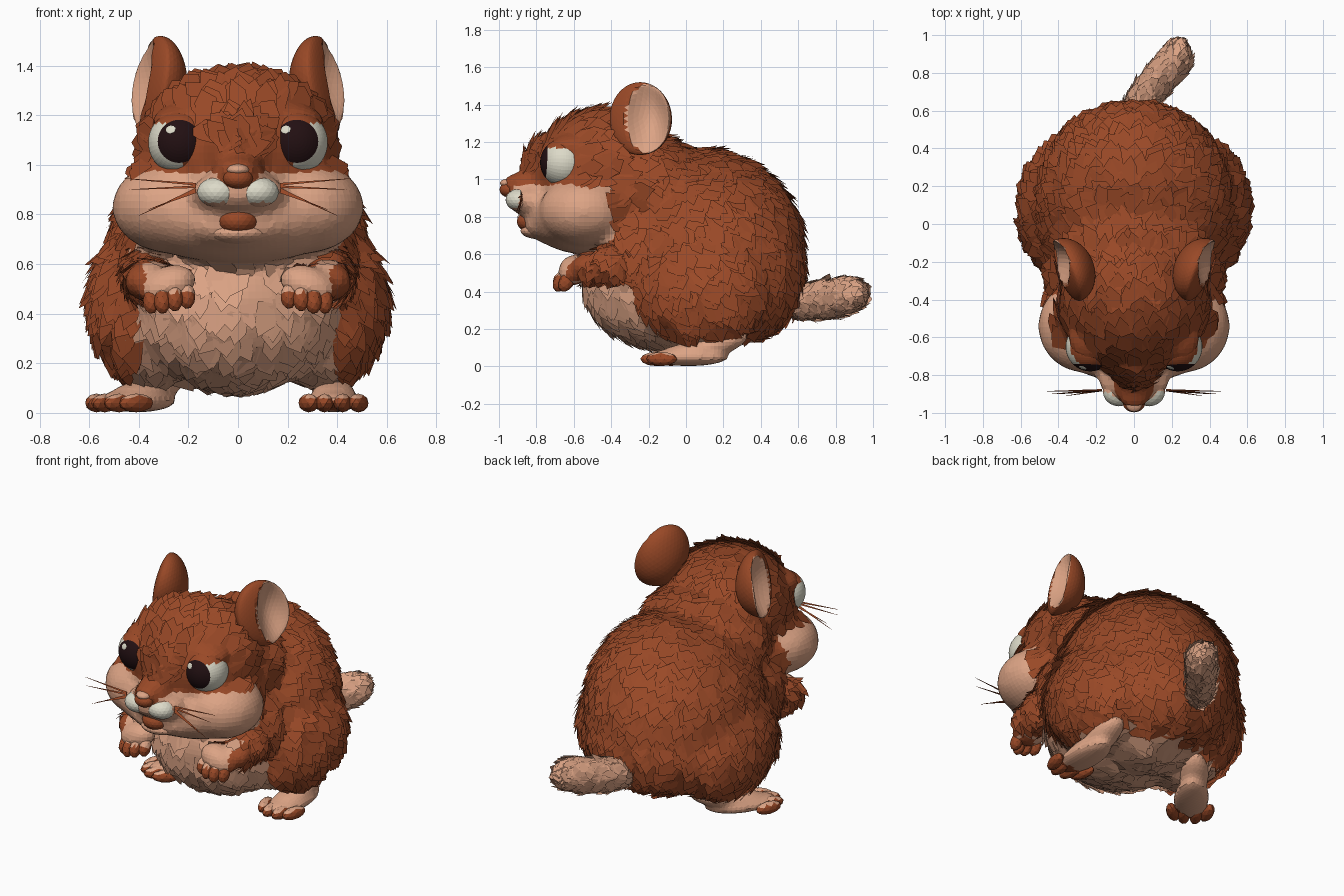
import bpy, bmesh, math, random
from mathutils import Vector, Matrix, Euler

if "Cube" in bpy.data.objects:
    bpy.data.objects.remove(bpy.data.objects["Cube"])

random.seed(4)
BROWN, CREAM, WHITE, DARK = range(4)
MATS = []
for name, col in (("russet fur", (0.32, 0.066, 0.02)), ("cream fur", (0.72, 0.37, 0.235)),
                  ("off white", (0.72, 0.70, 0.58)), ("dark pupil", (0.016, 0.005, 0.006))):
    m = bpy.data.materials.new(name)
    m.diffuse_color = (*col, 1)
    m.use_nodes = True
    m.node_tree.nodes["Principled BSDF"].inputs["Base Color"].default_value = m.diffuse_color
    MATS.append(m)


def add_object(name, mesh, rule):
    """Link a mesh, colouring each face by rule(centre, normal)."""
    for m in MATS:
        mesh.materials.append(m)
    for p in mesh.polygons:
        p.use_smooth = False
        p.material_index = rule(p.center, p.normal) if callable(rule) else rule
    ob = bpy.data.objects.new(name, mesh)
    bpy.context.collection.objects.link(ob)
    return ob


def ellipsoids(parts, sub=3):
    """parts: (centre, radii[, rotation in degrees])"""
    bm = bmesh.new()
    for c, r, *rot in parts:
        e = Euler([math.radians(a) for a in rot[0]]) if rot else Euler()
        mat = Matrix.Translation(c) @ e.to_matrix().to_4x4() @ Matrix.Diagonal((*r, 1))
        bmesh.ops.create_icosphere(bm, subdivisions=sub, radius=1, matrix=mat)
    return bm


def to_mesh(bm, name):
    me = bpy.data.meshes.new(name)
    bm.to_mesh(me)
    bm.free()
    return me


def solid(name, parts, rule, sub=2):
    return add_object(name, to_mesh(ellipsoids(parts, sub), name), rule)


def fused(name, parts, rule, voxel=0.028, smooth=4):
    """Ellipsoids melted into one skin."""
    tmp = bpy.data.objects.new("tmp", to_mesh(ellipsoids(parts), "tmp"))
    bpy.context.collection.objects.link(tmp)
    rm = tmp.modifiers.new("skin", 'REMESH')
    rm.mode, rm.voxel_size = 'VOXEL', voxel
    sm = tmp.modifiers.new("soften", 'SMOOTH')
    sm.iterations = smooth
    dg = bpy.context.evaluated_depsgraph_get()
    me = bpy.data.meshes.new_from_object(tmp.evaluated_get(dg))
    bpy.data.objects.remove(tmp)
    me.name = name
    me.materials.clear()
    return add_object(name, me, rule)


def both(parts):
    out = []
    for c, r, *rot in parts:
        out.append((c, r, *rot))
        out.append(((-c[0], c[1], c[2]), r, *[(a[0], -a[1], -a[2]) for a in rot]))
    return out


def fur(name, ob, chance, flow, size, skip=lambda p: False, lift=0.03):
    """Scatter pointed flakes over a skin, lying along the flow direction."""
    bm = bmesh.new()
    for p in ob.data.polygons:
        c, n = p.center, p.normal
        calm = 0.6 if p.material_index == CREAM else 1
        if random.random() > chance * calm or skip(c):
            continue
        f = Vector(flow(c)) + Vector([random.uniform(-.35, .35) for _ in range(3)])
        t = f - n * f.dot(n)
        if t.length < 0.15:
            continue
        t.normalize()
        s = n.cross(t)
        L, w = size * random.uniform(.75, 1.3), size * random.uniform(.3, .45)
        up = lift * random.uniform(.5, 1.2) * calm
        pts = [(-w, -.5, -.1), (w, -.5, -.1), (w * .9, .2, .6), (w * random.uniform(-.6, .6), .6, 1), (-w * .9, .2, .6)]
        face = bm.faces.new([bm.verts.new(c + s * a + t * (b * L) + n * (h * up)) for a, b, h in pts])
        face.material_index = p.material_index
    idx = [f.material_index for f in bm.faces]
    out = add_object(name, to_mesh(bm, name), BROWN)
    out.data.polygons.foreach_set("material_index", idx)


# Body and head as one skin
EYE = Vector((0.232, -0.65, 1.09))


def coat(c, n):
    x, y, z = abs(c.x), c.y, c.z
    if y < -0.37 and 0.58 < z < 0.975:
        return BROWN if x < 0.08 and z > 0.92 else CREAM         # cheeks and chin
    if z < 0.64 and x < 0.41 and y < -0.05 - (z - 0.15) * 0.7:
        return CREAM                                             # belly
    if z < 0.17 and x < 0.44 and y < 0.35:
        return CREAM                                             # underside
    return BROWN


body = fused("body_and_head", [
    ((0, 0.10, 0.62), (0.52, 0.53, 0.54)),
    ((0, 0.20, 0.48), (0.49, 0.44, 0.36)),
    ((0, -0.12, 0.45), (0.44, 0.44, 0.36)),
    ((0, -0.22, 0.95), (0.40, 0.35, 0.29)),
    ((0, -0.45, 1.05), (0.395, 0.36, 0.33)),
    ((0, -0.68, 1.06), (0.15, 0.19, 0.19)),
    ((0, -0.55, 0.80), (0.46, 0.30, 0.20)),
    ((0, -0.73, 0.76), (0.24, 0.14, 0.10)),
    ((0, -0.82, 0.89), (0.19, 0.14, 0.09)),
    ((0, -0.85, 0.975), (0.10, 0.135, 0.07)),
] + both([
    ((0.33, 0.08, 0.44), (0.272, 0.37, 0.335)),
    ((0.26, -0.54, 0.83), (0.25, 0.25, 0.19)),
    ((0.33, -0.25, 0.62), (0.13, 0.20, 0.22)),
    ((0.23, -0.60, 1.17), (0.12, 0.13, 0.075)),
]), coat)


def bare(c):
    q = Vector((abs(c.x), c.y, c.z))
    cheek = c.y < -0.37 and 0.6 < c.z < 0.98
    return (q - EYE).length < 0.165 or cheek or (c.y < -0.80 and c.z < 1.05)


fur("coat_flakes", body, 0.24,
    lambda c: (0, 1, 0.15) if c.y < -0.2 and c.z > 0.8 else (0, 0.5, -1), 0.12, bare, 0.033)

# Eyes: dark pupil facing forward, white on the outer side, brown lids, small glint
for s, side in ((-1, "left"), (1, "right")):
    ctr = Vector((EYE.x * s, EYE.y, EYE.z))
    look = Vector((0.05 * s, -1, 0.05)).normalized()
    glint = Vector((-0.30, -0.85, 0.40)).normalized()
    turn = look.to_track_quat('Z', 'Y').to_matrix().to_4x4()
    bm = bmesh.new()
    bmesh.ops.create_uvsphere(bm, u_segments=40, v_segments=30, radius=0.13, matrix=Matrix.Translation(ctr) @ turn)

    def eye_rule(c, n, s=s, ctr=ctr, look=look):
        d = (c - ctr).normalized()
        if d.dot(look) > 0.77:
            return DARK
        return BROWN if d.x * s < -0.1 or d.z > 0.62 else WHITE
    add_object(side + "_eye", to_mesh(bm, "eye"), eye_rule)
    solid(side + "_eye_glint", [(ctr + glint * 0.129, (0.021, 0.004, 0.018), (-24, 0, -19))], WHITE)

# Nose, muzzle pads, mouth
solid("nose", [((0, -0.945, 0.945), (0.06, 0.052, 0.042))], BROWN, 3)
solid("nose_top", [((0, -0.95, 0.98), (0.045, 0.045, 0.024))], CREAM, 3)
solid("muzzle_pads", both([((0.08, -0.885, 0.89), (0.085, 0.08, 0.062))]),
      lambda c, n: WHITE if c.y < -0.89 and 0.85 < c.z < 0.945 else CREAM, 3)
solid("tongue", [((0, -0.82, 0.775), (0.085, 0.085, 0.06))], BROWN, 3)
solid("lower_lip", [((0, -0.785, 0.725), (0.12, 0.10, 0.045))], CREAM, 3)

# Whiskers
bm = bmesh.new()
for s in (-1, 1):
    for a, b in (((.17, -.88, .92), (.46, -.885, .945)), ((.17, -.88, .91), (.44, -.90, .90)),
                 ((.17, -.88, .90), (.40, -.90, .795)), ((.17, -.88, .89), (.36, -.91, .82))):
        a, b = Vector((a[0] * s, *a[1:])), Vector((b[0] * s, *b[1:]))
        d = b - a
        mat = Matrix.Translation((a + b) / 2) @ d.to_track_quat('Z', 'Y').to_matrix().to_4x4()
        bmesh.ops.create_cone(bm, cap_ends=True, segments=3, radius1=0.007, radius2=0.001,
                              depth=d.length, matrix=mat)
add_object("whiskers", to_mesh(bm, "whiskers"), BROWN)

# Ears: cups opening outward, with a folded brown front and bulging back
for s, side in ((-1, "left"), (1, "right")):
    bm = bmesh.new()
    bmesh.ops.create_icosphere(bm, subdivisions=4, radius=1)

    def cup(u, h):
        return ((u - 0.3) / 0.68) ** 2 + (h / 0.95) ** 2

    for f in bm.faces:
        c = f.calc_center_median()
        f.material_index = CREAM if c.z > 0 and (cup(c.x, c.y) < 1 or c.x > 0.35) else BROWN
    for v in bm.verts:
        u, h, w = v.co
        w = 0.05 * w - 0.10 * max(0, 1 - cup(u, h)) if w > 0 else 0.14 * w * (1 - 0.25 * h)
        u *= 0.175
        v.co = (s * (0.35 + 0.38 * u + 0.925 * w - 0.035 * h), -0.245 + 0.925 * u - 0.38 * w, 1.325 + 0.195 * h)
    if s < 0:
        bmesh.ops.reverse_faces(bm, faces=bm.faces)
    idx = [f.material_index for f in bm.faces]
    ear = add_object(side + "_ear", to_mesh(bm, "ear"), BROWN)
    ear.data.polygons.foreach_set("material_index", idx)

# Arms with paws and fingers
arm = fused("arms", both([
    ((0.36, -0.36, 0.56), (0.10, 0.17, 0.11), (15, 0, 15)),
    ((0.35, -0.49, 0.53), (0.10, 0.13, 0.085), (0, 0, 30)),
    ((0.285, -0.60, 0.515), (0.12, 0.085, 0.075), (25, 20, 0)),
]), lambda c, n: CREAM if c.y < -0.54 and abs(c.x) < 0.375 and c.z > 0.45 else BROWN, 0.022, 2)
fur("arm_flakes", arm, 0.2, lambda c: (0, -0.4, -1), 0.085, lambda c: c.y < -0.55, 0.025)
solid("fingers", both([((x, y, z), (0.034, 0.04, 0.055), (-30, 0, 0))
                       for x, y, z in ((.205, -.645, .47), (.255, -.67, .46), (.305, -.67, .45), (.35, -.64, .45))]),
      lambda c, n: CREAM if c.z > 0.485 else BROWN)

# Feet, the left one turned outward
for side, ctr, a in (("left", (-0.43, 0.0), -37), ("right", (0.385, -0.03), 0)):
    R = Matrix.Rotation(math.radians(a), 3, 'Z')

    def at(x, y, z):
        return tuple(R @ Vector((x, y, z)) + Vector((*ctr, 0)))
    fused(side + "_foot", [
        (at(0, 0.04, 0.05), (0.105, 0.22, 0.048), (0, 0, a)),
        (at(0, 0.05, 0.08), (0.085, 0.19, 0.05), (10, 0, a)),
        (at(-0.01, 0.2, 0.12), (0.085, 0.17, 0.065), (18, 0, a))],
        lambda c, n: BROWN if c.z < 0.05 and c.y < -0.08 else CREAM, 0.02, 2)
    solid(side + "_toes", [(at(x, y, 0.04), (0.037, 0.085, 0.038), (0, 0, a - x * 150))
                           for x, y in ((-.10, -.10), (-.037, -.13), (.037, -.13), (.10, -.10))],
          lambda c, n: CREAM if n.z > 0.75 else BROWN)

# Tail
tail = fused("tail", [((x, y, z), (0.08, 0.1, h)) for x, y, z, h in
                      ((.03, .62, .35, .095), (.07, .69, .35, .10), (.12, .75, .36, .105),
                       (.16, .80, .365, .105), (.20, .84, .375, .10), (.225, .875, .385, .09))],
             CREAM, 0.022, 2)
fur("tail_flakes", tail, 0.45, lambda c: (0.5, 0.8, 0.1), 0.08, lift=0.03)
